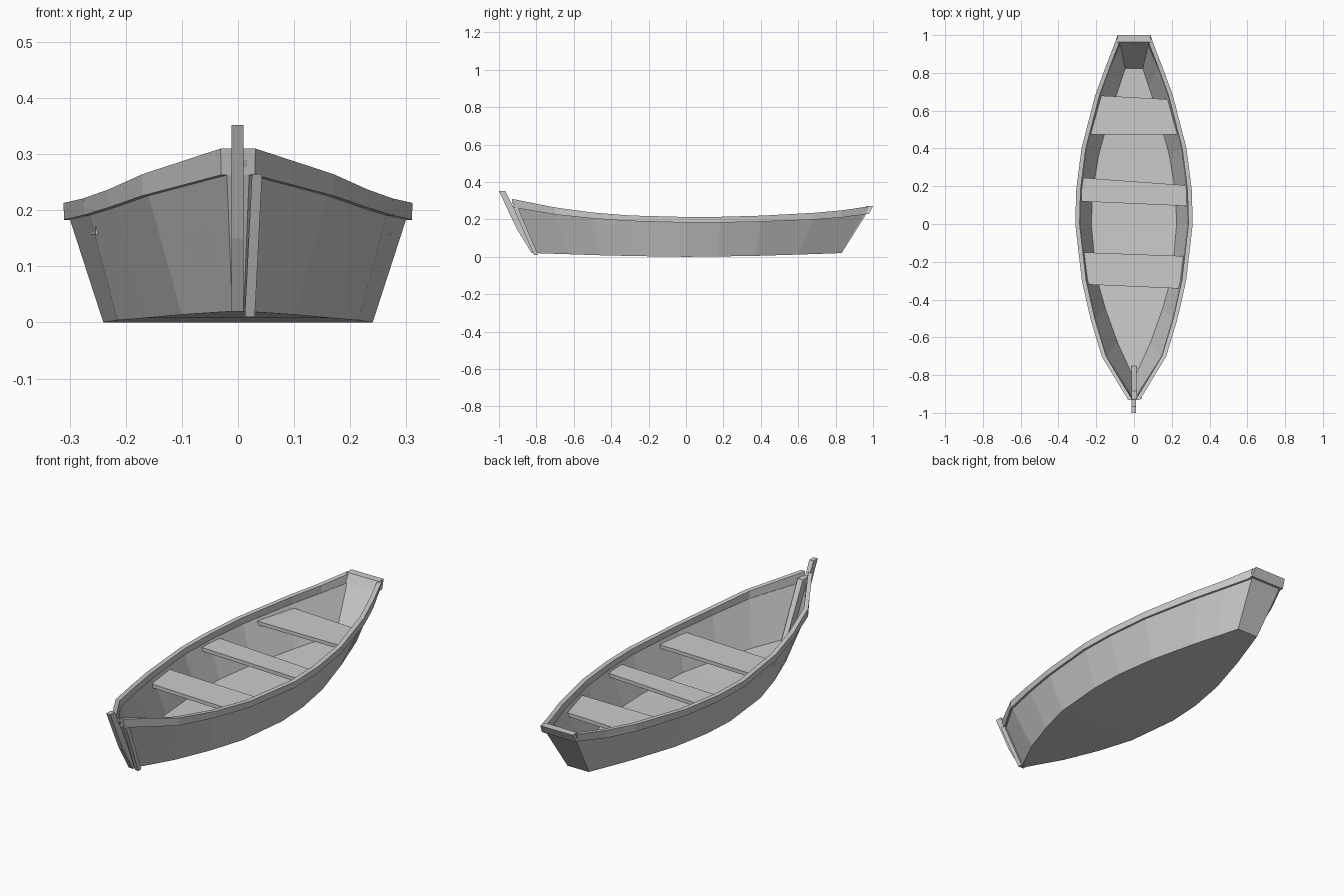
import bpy

# Hull stations: rim (y, half width, z), bottom (y, half width, z), rail height
STATIONS = [
    ((-0.92, 0.020, 0.265), (-0.81, 0.010, 0.020), 0.045),
    ((-0.70, 0.160, 0.228), (-0.63, 0.100, 0.014), 0.036),
    ((-0.50, 0.220, 0.207), (-0.45, 0.165, 0.008), 0.030),
    ((-0.30, 0.265, 0.193), (-0.27, 0.215, 0.004), 0.028),
    ((0.00, 0.300, 0.185), (0.00, 0.240, 0.000), 0.028),
    ((0.18, 0.295, 0.185), (0.17, 0.233, 0.002), 0.029),
    ((0.40, 0.267, 0.190), (0.37, 0.200, 0.005), 0.030),
    ((0.68, 0.195, 0.201), (0.60, 0.135, 0.012), 0.034),
    ((0.83, 0.140, 0.212), (0.72, 0.095, 0.016), 0.036),
    ((0.96, 0.082, 0.230), (0.83, 0.058, 0.020), 0.040),
]
WALL = 0.014


def make_mesh(name, verts, faces):
    mesh = bpy.data.meshes.new(name)
    mesh.from_pydata(verts, [], faces)
    mesh.update()
    obj = bpy.data.objects.new(name, mesh)
    bpy.context.collection.objects.link(obj)
    # Consistent outward normals
    bpy.context.view_layer.objects.active = obj
    obj.select_set(True)
    bpy.ops.object.mode_set(mode='EDIT')
    bpy.ops.mesh.select_all(action='SELECT')
    bpy.ops.mesh.normals_make_consistent(inside=False)
    bpy.ops.object.mode_set(mode='OBJECT')
    obj.select_set(False)
    return obj


def loft(name, rings):
    """Skin a list of equal-length closed rings and cap both ends."""
    n = len(rings[0])
    verts = [p for ring in rings for p in ring]
    faces = [(k * n + i, k * n + (i + 1) % n, (k + 1) * n + (i + 1) % n, (k + 1) * n + i)
             for k in range(len(rings) - 1) for i in range(n)]
    faces.append(tuple(range(n))[::-1])
    faces.append(tuple(range(len(verts) - n, len(verts))))
    return make_mesh(name, verts, faces)


def slab(name, corners, z, thick):
    return loft(name, [[(x, y, z - thick) for x, y in corners], [(x, y, z) for x, y in corners]])


# Open hull with flat bottom and flared sides
rings = []
for (yt, xt, zt), (yb, xb, zb), h in STATIONS:
    it, ib = max(xt - WALL, 0.006), max(xb - WALL, 0.004)
    half = [(xb, yb, zb), (xt, yt, zt), (it, yt, zt), (ib, yb, zb + 0.014)]
    rings.append(half + [(-x, y, z) for x, y, z in reversed(half)])
loft("hull", rings)

# Raised rail along each side
for side, label in ((1, "right"), (-1, "left")):
    rings = []
    for i, ((y, x, z), _, h) in enumerate(STATIONS):
        tail = 0.02 if i == len(STATIONS) - 1 else (-0.012 if i == 0 else 0)
        out, inn = x + 0.010, max(x - 0.012, 0.006)
        rings.append([(side * out, y, z - 0.002), (side * (out + 0.001), y + tail, z + h),
                      (side * inn, y + tail, z + h), (side * inn, y, z - 0.002)])
    loft(label + "_rail", rings)

# Sloping transom and its rail
loft("transom", [
    [(-0.058, 0.815, 0.02), (0.058, 0.815, 0.02), (0.058, 0.832, 0.02), (-0.058, 0.832, 0.02)],
    [(-0.084, 0.950, 0.235), (0.084, 0.950, 0.235), (0.084, 0.968, 0.235), (-0.084, 0.968, 0.235)]])
loft("transom_rail", [
    [(-0.094, 0.942, 0.230), (0.094, 0.942, 0.230), (0.094, 0.978, 0.230), (-0.094, 0.978, 0.230)],
    [(-0.088, 0.964, 0.272), (0.088, 0.964, 0.272), (0.088, 1.000, 0.272), (-0.088, 1.000, 0.272)]])

# Stem post at the bow, extruded side profile
profile = [(-0.775, 0.020), (-0.825, 0.020), (-0.905, 0.150), (-1.0, 0.352),
           (-0.967, 0.352), (-0.915, 0.250)]
loft("stem_post", [[(x, y, z) for y, z in profile] for x in (-0.012, 0.010)])

# Inner stem and outer plank end beside the stem
loft("inner_stem", [
    [(-0.012, -0.75, 0.03), (0.012, -0.75, 0.03), (0.012, -0.80, 0.03), (-0.012, -0.80, 0.03)],
    [(-0.012, -0.885, 0.29), (0.016, -0.885, 0.29), (0.016, -0.93, 0.29), (-0.012, -0.93, 0.29)]])
loft("bow_plank_end", [
    [(0.012, -0.79, 0.010), (0.030, -0.79, 0.010), (0.030, -0.812, 0.010), (0.012, -0.812, 0.010)],
    [(0.025, -0.90, 0.265), (0.043, -0.90, 0.265), (0.043, -0.925, 0.265), (0.025, -0.925, 0.265)]])

# Slightly skewed bench seats
slab("front_seat", [(-0.254, -0.32), (0.240, -0.342), (0.272, -0.17), (-0.270, -0.15)], 0.175, 0.018)
slab("middle_seat", [(-0.284, 0.12), (0.284, 0.095), (0.276, 0.205), (-0.274, 0.245)], 0.175, 0.018)
slab("rear_seat", [(-0.236, 0.475), (0.236, 0.475), (0.182, 0.66), (-0.178, 0.68)], 0.182, 0.018)
